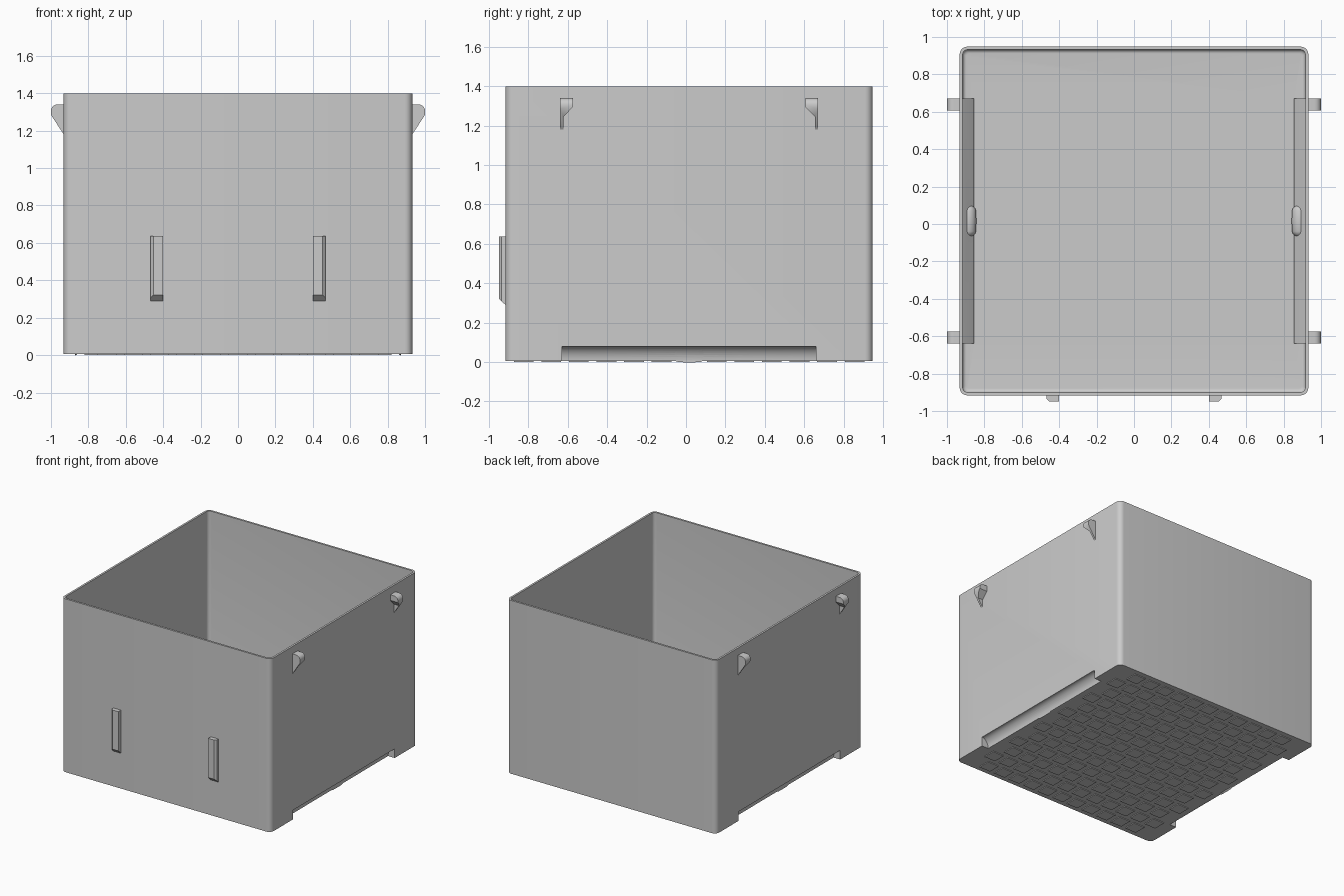
import bpy, bmesh
from math import sin, cos, pi, radians
from mathutils import Vector

if "Cube" in bpy.data.objects:
    bpy.data.objects.remove(bpy.data.objects["Cube"])

grey = bpy.data.materials.new("light grey plastic")
grey.use_nodes = True
COLOR = (0.6, 0.6, 0.6, 1)
grey.diffuse_color = COLOR
grey.node_tree.nodes["Principled BSDF"].inputs["Base Color"].default_value = COLOR

HALF = 0.932      # half width of the box
CY = 0.016        # box centre in y
TOP = 1.4
WALL = 0.016
BASE = 0.006      # underside of the floor, above the tread pads


def make(name, bm):
    bmesh.ops.recalc_face_normals(bm, faces=bm.faces)
    me = bpy.data.meshes.new(name)
    bm.to_mesh(me)
    bm.free()
    me.materials.append(grey)
    ob = bpy.data.objects.new(name, me)
    bpy.context.collection.objects.link(ob)
    return ob


def prism(name, points, axis, lo, hi):
    """Extrude a 2D outline along x, y or z."""
    bm = bmesh.new()
    order = {"x": lambda a, b: (lo, a, b), "y": lambda a, b: (a, lo, b),
             "z": lambda a, b: (a, b, lo)}[axis]
    face = bm.faces.new([bm.verts.new(order(a, b)) for a, b in points])
    new = bmesh.ops.extrude_face_region(bm, geom=[face])["geom"]
    step = Vector([(hi - lo) * (axis == k) for k in "xyz"])
    bmesh.ops.translate(bm, vec=step, verts=[v for v in new if isinstance(v, bmesh.types.BMVert)])
    return make(name, bm)


def rounded_square(half, r, steps=6):
    pts = []
    for q, (sx, sy) in enumerate([(1, 1), (-1, 1), (-1, -1), (1, -1)]):
        for i in range(steps + 1):
            a = pi / 2 * (q + i / steps)
            pts.append((sx * (half - r) + r * cos(a), CY + sy * (half - r) + r * sin(a)))
    return pts


def combine(ob, tool, operation):
    mod = ob.modifiers.new("cut", "BOOLEAN")
    mod.operation, mod.object, mod.solver = operation, tool, "EXACT"
    deps = bpy.context.evaluated_depsgraph_get()
    mesh = bpy.data.meshes.new_from_object(ob.evaluated_get(deps))
    ob.modifiers.clear()
    ob.data = mesh
    bpy.data.objects.remove(tool)


def smooth(ob, angle=35):
    bpy.ops.object.select_all(action="DESELECT")
    ob.select_set(True)
    bpy.context.view_layer.objects.active = ob
    bpy.ops.object.shade_smooth_by_angle(angle=radians(angle))


def capsule(name, x, z, r, half):
    """Short rod along y with tapered, rounded ends."""
    bm = bmesh.new()
    bmesh.ops.create_uvsphere(bm, u_segments=24, v_segments=12, radius=r)
    for v in bm.verts:
        a, b, c = v.co
        shift = 0 if abs(c) < 1e-5 else (half - r) * (1 if c > 0 else -1)
        v.co = (x + a, CY + c + shift, z + b)
    return make(name, bm)


# Open box with a rounded inner floor edge
box = prism("box", rounded_square(HALF, 0.04), "z", BASE, TOP)
bm = bmesh.new()
rings = []
for i in range(6):
    a = pi / 2 * i / 5
    inset, z = 0.02 * (1 - sin(a)), 0.022 + 0.02 * (1 - cos(a))
    rings.append((HALF - WALL - inset, 0.026 - inset * 0.5, z))
rings.append((HALF - WALL, 0.026, TOP + 0.1))
loops = [[bm.verts.new((x, y, z)) for x, y in rounded_square(h, r)] for h, r, z in rings]
for low, high in zip(loops, loops[1:]):
    for i in range(len(low)):
        j = (i + 1) % len(low)
        bm.faces.new((low[i], low[j], high[j], high[i]))
bm.faces.new(loops[0])
bm.faces.new(loops[-1])
combine(box, make("cavity", bm), "DIFFERENCE")

# Lower side channels: sloped ledge inside, cove and finger dimple outside
for s in (1, -1):
    ledge = [(0.925, BASE), (0.925, 0.108), (0.915, 0.1), (0.855, 0.04), (0.855, BASE)]
    combine(box, prism("ledge", [(s * x, z) for x, z in ledge], "y", CY - 0.655, CY + 0.655), "UNION")
    combine(box, capsule("bump", s * 0.885, 0.038, 0.042, 0.087), "UNION")
    cove = [(0.96, -0.05), (0.872, -0.05)]
    cove += [(0.932 - 0.06 * cos(pi / 2 * i / 10), 0.08 * sin(pi / 2 * i / 10)) for i in range(11)]
    cove.append((0.96, 0.08))
    combine(box, prism("cove", [(s * x, z) for x, z in cove], "y", CY - 0.645, CY + 0.645), "DIFFERENCE")
    combine(box, capsule("dimple", s * 0.885, 0.036, 0.034, 0.075), "DIFFERENCE")
smooth(box)

# Side hooks: rounded head on a thin outer rib
for s, side in ((1, "left"), (-1, "right")):
    for t, end in ((1, "back"), (-1, "front")):
        outline = [(0.925, 1.17), (0.932, 1.18), (1.0, 1.285)]
        outline += [(0.965 + 0.035 * cos(pi / 2 * i / 6), 1.305 + 0.035 * sin(pi / 2 * i / 6)) for i in range(7)]
        outline.append((0.925, 1.34))
        inner, outer = 0.59, 0.655
        y0, y1 = sorted((CY + t * inner, CY + t * outer))
        hook = prism(side + "_" + end + "_hook", [(s * x, z) for x, z in outline], "y", y0, y1)
        hollow = [(inner - 0.05, 1.1), (outer - 0.016, 1.1), (outer - 0.016, 1.245),
                  (inner, 1.295), (inner - 0.05, 1.295)]
        x0, x1 = sorted((s * 0.9, s * 1.1))
        combine(hook, prism("hollow", [(CY + t * y, z) for y, z in hollow], "x", x0, x1), "DIFFERENCE")
        smooth(hook)

# Front clips with a sloped lower end and a trimmed outer edge
FRONT = CY - HALF
for s, side in ((1, "left"), (-1, "right")):
    outline = [(FRONT + 0.005, 0.29), (FRONT, 0.29), (-0.95, 0.322), (-0.95, 0.637), (FRONT + 0.005, 0.637)]
    x0, x1 = sorted((s * 0.4, s * 0.467))
    clip = prism(side + "_front_clip", outline, "x", x0, x1)
    trim = [(s * 0.452, -0.96), (s * 0.452, -0.95), (s * 0.467, -0.936), (s * 0.48, -0.936), (s * 0.48, -0.96)]
    combine(clip, prism("trim", trim, "z", 0.2, 0.7), "DIFFERENCE")

# Staggered tread pads under the floor
bm = bmesh.new()
STEP, PAD = 0.14, 0.1
for row in range(-6, 7):
    for col in range(-6, 7):
        x = (col + 0.5 * (row % 2)) * STEP
        y = row * STEP
        if abs(x) + PAD / 2 > 0.86 or abs(y) + PAD / 2 > 0.91:
            continue
        cube = bmesh.ops.create_cube(bm, size=1)["verts"]
        for v in cube:
            v.co = (x + v.co.x * PAD, CY + y + v.co.y * PAD, 0.004 + v.co.z * 0.008)
make("tread_pads", bm)
